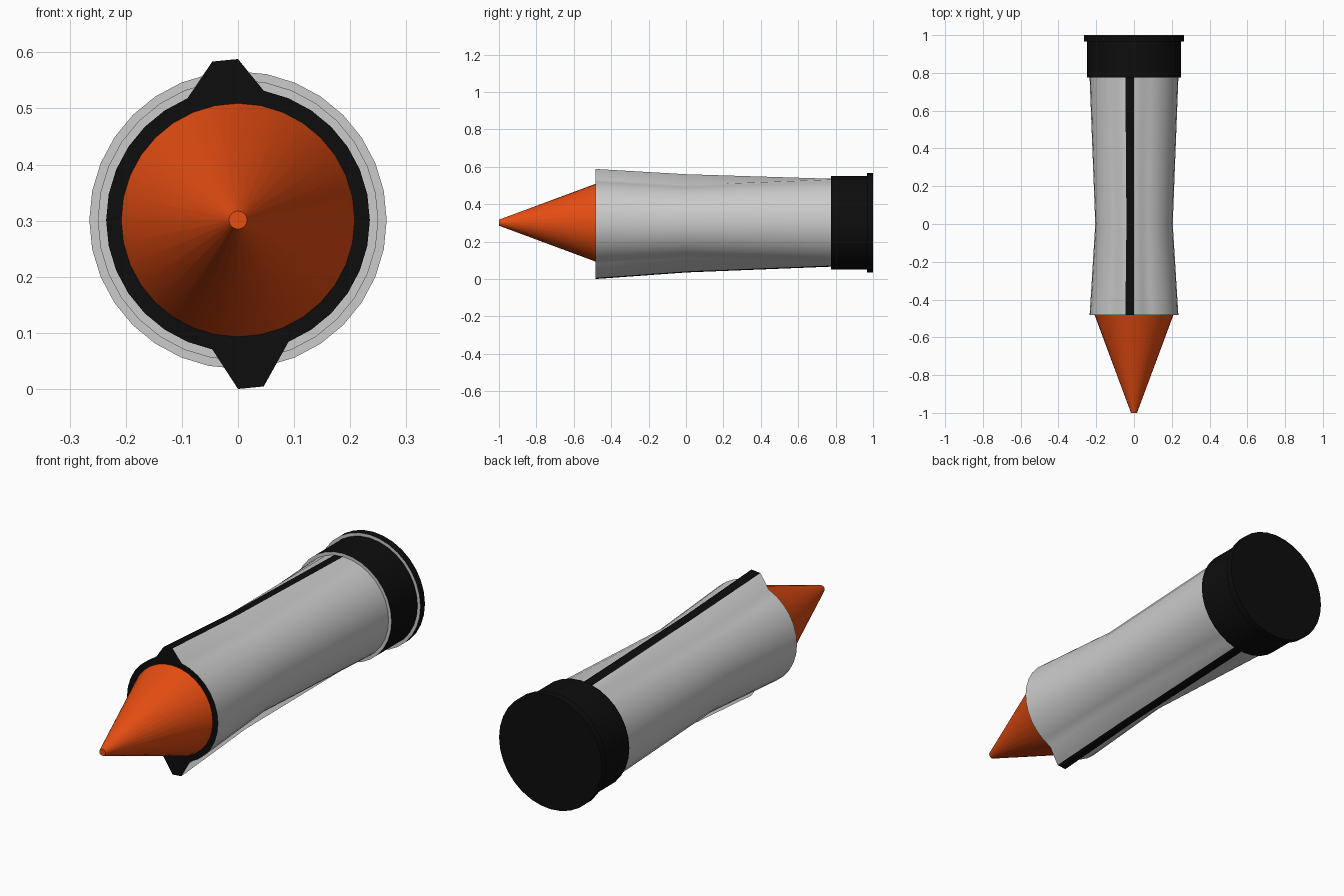
import bpy, bmesh, math

if "Cube" in bpy.data.objects:
    bpy.data.objects.remove(bpy.data.objects["Cube"])

SIDES = 32
AXIS_Z = 0.301


def material(name, color):
    m = bpy.data.materials.new(name)
    m.diffuse_color = (*color, 1)
    m.use_nodes = True
    m.node_tree.nodes["Principled BSDF"].inputs["Base Color"].default_value = m.diffuse_color
    return m


grey = material("light_grey", (0.8, 0.8, 0.8))
black = material("black", (0.004, 0.004, 0.004))
orange = material("orange", (0.8, 0.075, 0.006))


def tube(name, rings, mats, band_mats, caps=(None, None), fins=None,
         stripe_mat=None, smooth=40):
    """Loft 32-sided rings (y, radius) along y; fins = (top, bottom) lift per ring."""
    bm = bmesh.new()
    loops = []
    for i, (y, r) in enumerate(rings):
        loop = []
        for k in range(SIDES):
            a = 2 * math.pi * k / SIDES
            x, z = -r * math.sin(a), r * math.cos(a)
            if fins and k in (0, 1):
                z += fins[i][0]
            if fins and k in (SIDES // 2, SIDES // 2 + 1):
                z -= fins[i][1]
            loop.append(bm.verts.new((x, y, AXIS_Z + z)))
        loops.append(loop)
    for i in range(len(rings) - 1):
        for k in range(SIDES):
            n = (k + 1) % SIDES
            f = bm.faces.new((loops[i][k], loops[i][n], loops[i + 1][n], loops[i + 1][k]))
            on_fin = k in (0, SIDES // 2)
            f.material_index = stripe_mat if stripe_mat is not None and on_fin else band_mats[i]
    for loop, cap in zip((loops[0], loops[-1]), caps):
        if cap is not None:
            bm.faces.new(loop).material_index = cap
    bmesh.ops.recalc_face_normals(bm, faces=bm.faces[:])
    mesh = bpy.data.meshes.new(name)
    bm.to_mesh(mesh)
    bm.free()
    for m in mats:
        mesh.materials.append(m)
    ob = bpy.data.objects.new(name, mesh)
    bpy.context.collection.objects.link(ob)
    bpy.ops.object.select_all(action='DESELECT')
    ob.select_set(True)
    bpy.context.view_layer.objects.active = ob
    bpy.ops.object.shade_smooth_by_angle(angle=math.radians(smooth))
    return ob


# Waisted barrel with a ridge above and below, black stripe and black front face
tube("barrel", [(-0.483, 0.235), (0.0, 0.205), (0.775, 0.235)], [grey, black], [0, 0],
     caps=(1, None), fins=[(0.052, 0.066), (0.054, 0.061), (0, 0)],
     stripe_mat=1, smooth=65)

# Rear collar and rim, with grey front-facing steps
tube("rear_cap",
     [(0.775, 0.235), (0.775, 0.25), (0.967, 0.25), (0.967, 0.265), (1.0, 0.265)],
     [grey, black], [0, 1, 0, 1], caps=(None, 1))

# Orange pointed tip with a small blunt end
tube("cone_tip", [(-1.0, 0.016), (-0.483, 0.208)], [orange], [0], caps=(0, None))
